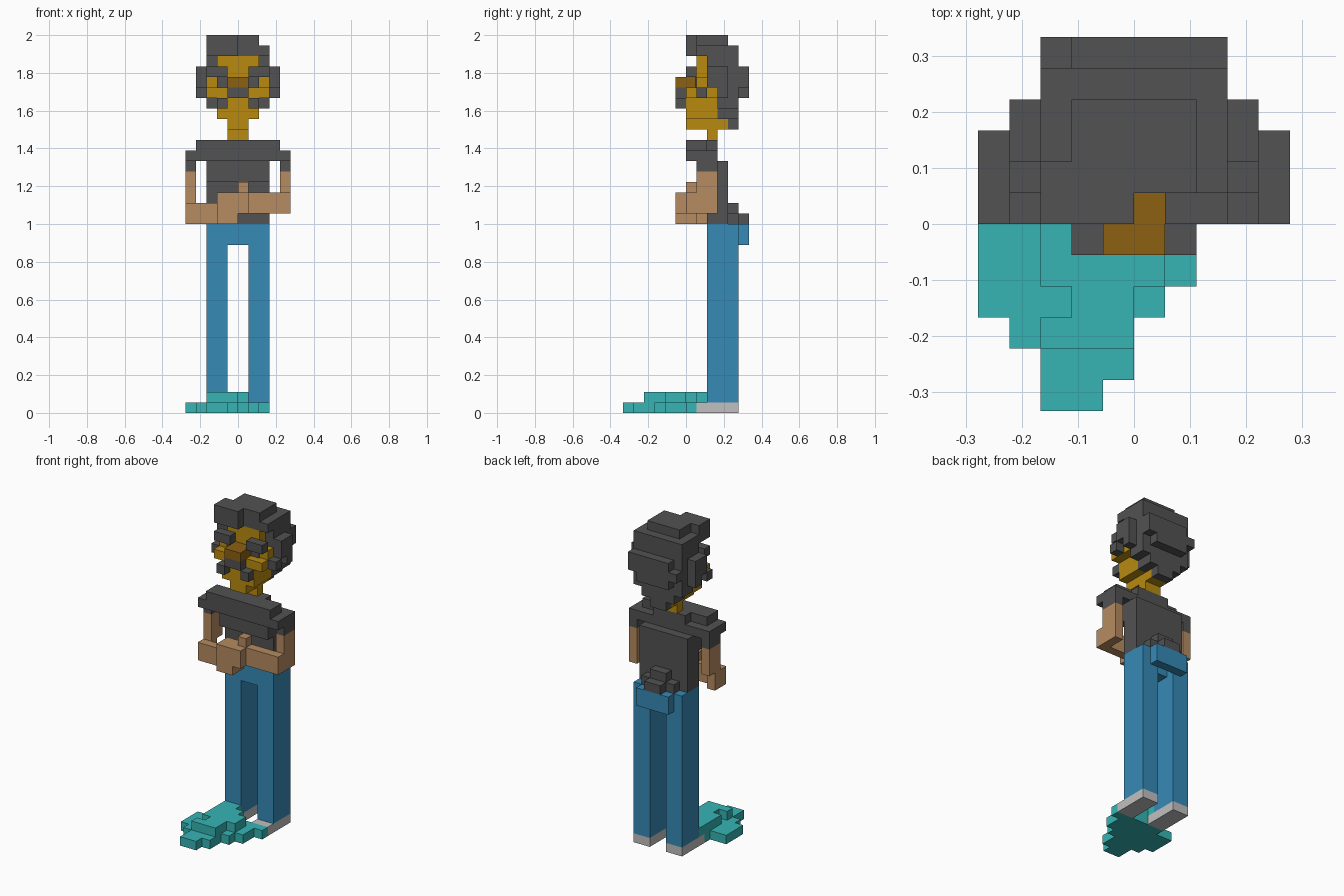
import bpy
import bmesh
from mathutils import Vector

UNIT = 2 / 36  # edge length of one block


def remove_default_cube():
    cube = bpy.data.objects.get("Cube")
    if cube:
        bpy.data.objects.remove(cube, do_unlink=True)


def make_material(name, red, green, blue):
    material = bpy.data.materials.new(name)
    material.use_nodes = True
    colour = (red, green, blue, 1)
    material.diffuse_color = colour
    for node in material.node_tree.nodes:
        if node.type == "BSDF_PRINCIPLED":
            node.inputs["Base Color"].default_value = colour
            node.inputs["Roughness"].default_value = 0.8
    return material


def add_block(mesh, x_span, y_span, z_span):
    """Add one box spanning the given ranges, in block units."""
    spans = (x_span, y_span, z_span)
    centre = Vector([sum(span) / 2 for span in spans])
    size = Vector([span[1] - span[0] for span in spans])
    result = bmesh.ops.create_cube(mesh, size=1)
    for vertex in result["verts"]:
        vertex.co = Vector([c + s * v for c, s, v in zip(centre, size, vertex.co)]) * UNIT


def build_part(name, material, blocks, mirrored=False):
    """Join several boxes in one object, optionally copying each across the middle."""
    mesh = bmesh.new()
    for x_span, y_span, z_span in blocks:
        add_block(mesh, x_span, y_span, z_span)
        if mirrored:
            add_block(mesh, (-x_span[1], -x_span[0]), y_span, z_span)
    data = bpy.data.meshes.new(name)
    mesh.to_mesh(data)
    mesh.free()
    data.materials.append(material)
    part = bpy.data.objects.new(name, data)
    bpy.context.collection.objects.link(part)
    return part


remove_default_cube()

charcoal = make_material("charcoal", 0.084, 0.084, 0.084)
mustard = make_material("mustard", 0.48, 0.255, 0.005)
brown = make_material("nose brown", 0.262, 0.117, 0.006)
skin = make_material("tan skin", 0.468, 0.258, 0.119)
denim = make_material("denim blue", 0.037, 0.254, 0.468)
teal = make_material("teal", 0.037, 0.456, 0.456)
pale_grey = make_material("pale grey", 0.53, 0.53, 0.53)

# Feet and the stepped teal shape in front of them
build_part("left_shoe", pale_grey, [((1, 3), (1, 5), (0, 1))])
build_part("right_shoe", pale_grey, [((-3, -1), (1, 5), (0, 1))])
build_part("teal_lower_layer", teal, [
    ((-5, -3), (-3, 0), (0, 1)),
    ((-4, -3), (-4, -3), (0, 1)),
    ((-3, 0), (-5, 1), (0, 1)),
    ((-3, -1), (-6, -5), (0, 1)),
    ((0, 1), (-3, 1), (0, 1)),
    ((1, 2), (-2, 1), (0, 1)),
    ((2, 3), (0, 1), (0, 1)),
])
build_part("teal_upper_layer", teal, [
    ((-3, 0), (-2, 1), (1, 2)),
    ((-2, 0), (-3, -2), (1, 2)),
    ((-3, 0), (-4, -3), (1, 2)),
    ((0, 1), (-2, 0), (1, 2)),
    ((-3, -1), (1, 2), (1, 2)),
])

# Trousers
build_part("trouser_legs", denim, [((1, 3), (2, 5), (1, 18))], mirrored=True)
build_part("trouser_seat", denim, [
    ((-1, 1), (2, 4), (16, 18)),
    ((-2, 2), (5, 6), (16, 18)),
])

# Shirt
build_part("shirt_body", charcoal, [
    ((-3, 3), (2, 4), (18, 22)),
    ((-3, 3), (1, 4), (22, 24)),
])
build_part("shirt_tail", charcoal, [
    ((-2, 2), (4, 5), (18, 19)),
    ((-1, 1), (5, 6), (18, 19)),
    ((-1, 1), (4, 5), (19, 20)),
])
build_part("shirt_shoulders", charcoal, [
    ((-5, 5), (0, 3), (24, 25)),
    ((-4, 4), (0, 2), (25, 26)),
    ((-2, 2), (2, 3), (25, 26)),
])
build_part("sleeve_cuffs", charcoal, [((4, 5), (1, 3), (23, 24))], mirrored=True)

# Folded arms, the left one higher than the right
build_part("left_arm", skin, [
    ((4, 5), (1, 3), (21, 23)),
    ((4, 5), (0, 3), (19, 21)),
    ((1, 4), (0, 1), (19, 21)),
])
build_part("right_arm", skin, [
    ((-5, -4), (1, 3), (20, 23)),
    ((-5, -4), (0, 2), (18, 20)),
    ((-4, -2), (0, 1), (18, 20)),
])
build_part("hands", skin, [
    ((-2, 0), (-1, 1), (18, 20)),
    ((-2, 0), (-1, 1), (20, 21)),
    ((0, 1), (-1, 1), (19, 21)),
    ((0, 1), (0, 1), (21, 22)),
])

# Head
build_part("neck", mustard, [
    ((-1, 1), (2, 3), (26, 27)),
    ((-1, 1), (0, 4), (27, 28)),
])
build_part("face", mustard, [
    ((-2, 2), (0, 3), (28, 31)),
    ((-2, 2), (1, 2), (31, 34)),
])
build_part("cheeks", mustard, [
    ((2, 3), (0, 3), (30, 31)),
    ((2, 3), (1, 2), (31, 32)),
], mirrored=True)
build_part("nose", brown, [((-1, 1), (-1, 1), (31, 32))])
build_part("eyes", charcoal, [((1, 2), (0.85, 1), (31, 32))], mirrored=True)
build_part("eyebrows", charcoal, [((1, 3), (0, 1), (32, 33))], mirrored=True)
build_part("moustache_middle", charcoal, [((-1, 1), (-1, 0), (30, 31))])
build_part("moustache_ends", charcoal, [((1, 2), (-1, 0), (29, 30))], mirrored=True)

# Hair
build_part("hair_crown", charcoal, [
    ((-3, 3), (1, 5), (34, 35)),
    ((-3, 0), (0, 2), (34, 36)),
    ((-2, 2), (1, 4), (35, 36)),
])
build_part("hair_back", charcoal, [
    ((-3, 3), (2, 5), (31, 34)),
    ((-3, 3), (3, 5), (29, 31)),
    ((-2, 2), (3, 5), (28, 29)),
    ((-1, 1), (4, 5), (27, 28)),
    ((-2, 2), (5, 6), (30, 33)),
    ((-3, -2), (5, 6), (31, 32)),
    ((2, 3), (5, 6), (31, 33)),
])
build_part("hair_sides", charcoal, [
    ((3, 4), (2, 4), (31, 33)),
    ((3, 4), (1, 2), (30, 31)),
    ((3, 4), (3, 4), (30, 31)),
], mirrored=True)
